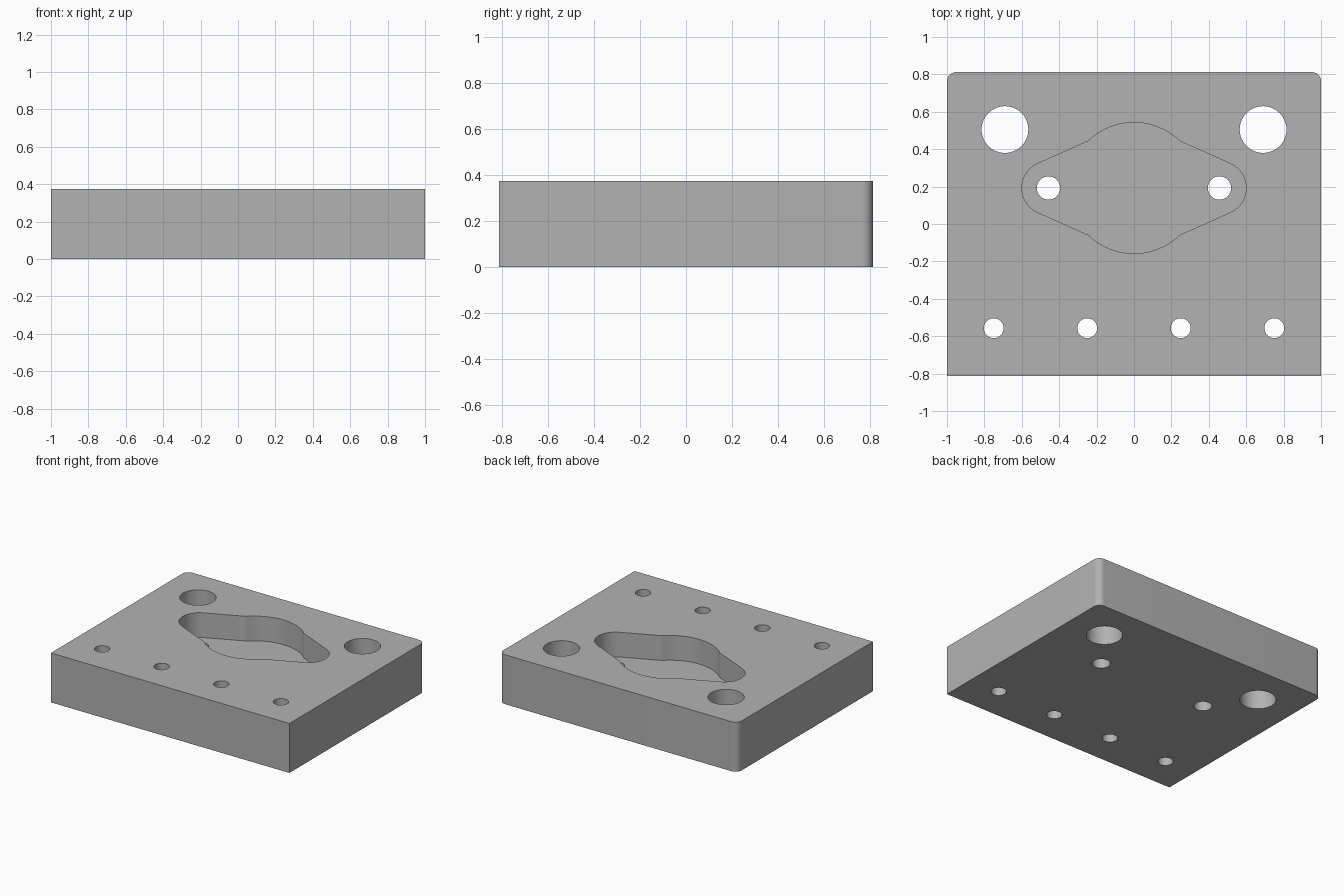
import bpy, bmesh, math
from mathutils import Vector

if "Cube" in bpy.data.objects:
    bpy.data.objects.remove(bpy.data.objects["Cube"], do_unlink=True)

HALF_X, HALF_Y, HEIGHT = 1.0, 0.8125, 0.375
CORNER = 0.05
POCKET_Y, POCKET_FLOOR = 0.1925, 0.1875
HUB_R, EAR_R, EAR_X = 0.35, 0.1425, 0.457

# Material
steel = bpy.data.materials.new("plain_grey")
steel.use_nodes = True
grey = (0.448, 0.448, 0.448, 1)
steel.diffuse_color = grey
steel.node_tree.nodes["Principled BSDF"].inputs["Base Color"].default_value = grey


def arc(cx, cy, r, start, end, steps):
    """Points along an arc, angles in degrees."""
    angles = [math.radians(start + (end - start) * i / steps) for i in range(steps + 1)]
    return [(cx + r * math.cos(a), cy + r * math.sin(a)) for a in angles]


def prism(name, outline, z0, z1):
    """Extrude a closed counter-clockwise outline from z0 to z1."""
    bm = bmesh.new()
    face = bm.faces.new([bm.verts.new((x, y, z0)) for x, y in outline])
    top = bmesh.ops.extrude_face_region(bm, geom=[face])["geom"]
    verts = [v for v in top if isinstance(v, bmesh.types.BMVert)]
    bmesh.ops.translate(bm, verts=verts, vec=Vector((0, 0, z1 - z0)))
    bmesh.ops.recalc_face_normals(bm, faces=bm.faces)
    mesh = bpy.data.meshes.new(name)
    bm.to_mesh(mesh)
    bm.free()
    mesh.materials.append(steel)
    obj = bpy.data.objects.new(name, mesh)
    bpy.context.collection.objects.link(obj)
    return obj


def cut(target, cutter):
    """Subtract the cutter from the target, then discard it."""
    cutter.hide_render = True
    mod = target.modifiers.new(cutter.name, "BOOLEAN")
    mod.operation, mod.solver, mod.object = "DIFFERENCE", "EXACT", cutter
    bpy.context.view_layer.objects.active = target
    bpy.ops.object.modifier_apply(modifier=mod.name)
    bpy.data.objects.remove(cutter, do_unlink=True)


# Block with rounded rear corners
ix, iy = HALF_X - CORNER, HALF_Y - CORNER
outline = [(-HALF_X, -HALF_Y), (HALF_X, -HALF_Y)]
outline += arc(ix, iy, CORNER, 0, 90, 10) + arc(-ix, iy, CORNER, 90, 180, 10)
plate = prism("mounting_plate", outline, 0, HEIGHT)

# Pocket: round hub with a tapered ear on each side
pocket = (arc(EAR_X, POCKET_Y, EAR_R, -65.5, 65.5, 28)
          + arc(0, POCKET_Y, HUB_R, 46, 134, 28)
          + arc(-EAR_X, POCKET_Y, EAR_R, 114.5, 245.5, 28)
          + arc(0, POCKET_Y, HUB_R, 226, 314, 28))
cut(plate, prism("pocket_cutter", pocket, POCKET_FLOOR, HEIGHT + 0.1))

# Through holes: (x, y, radius), mirrored left and right
for x, y, r in [(0.69, 0.505, 0.125), (EAR_X, POCKET_Y, 0.0625),
                (0.25, -0.557, 0.053), (0.75, -0.557, 0.053)]:
    for side in (-1, 1):
        circle = arc(side * x, y, r, 0, 360, 48)[:-1]
        cut(plate, prism("hole_cutter", circle, -0.1, HEIGHT + 0.1))

# Smooth curved walls, keep edges crisp
bpy.ops.object.select_all(action="DESELECT")
plate.select_set(True)
bpy.context.view_layer.objects.active = plate
bpy.ops.object.shade_smooth_by_angle(angle=math.radians(15))
